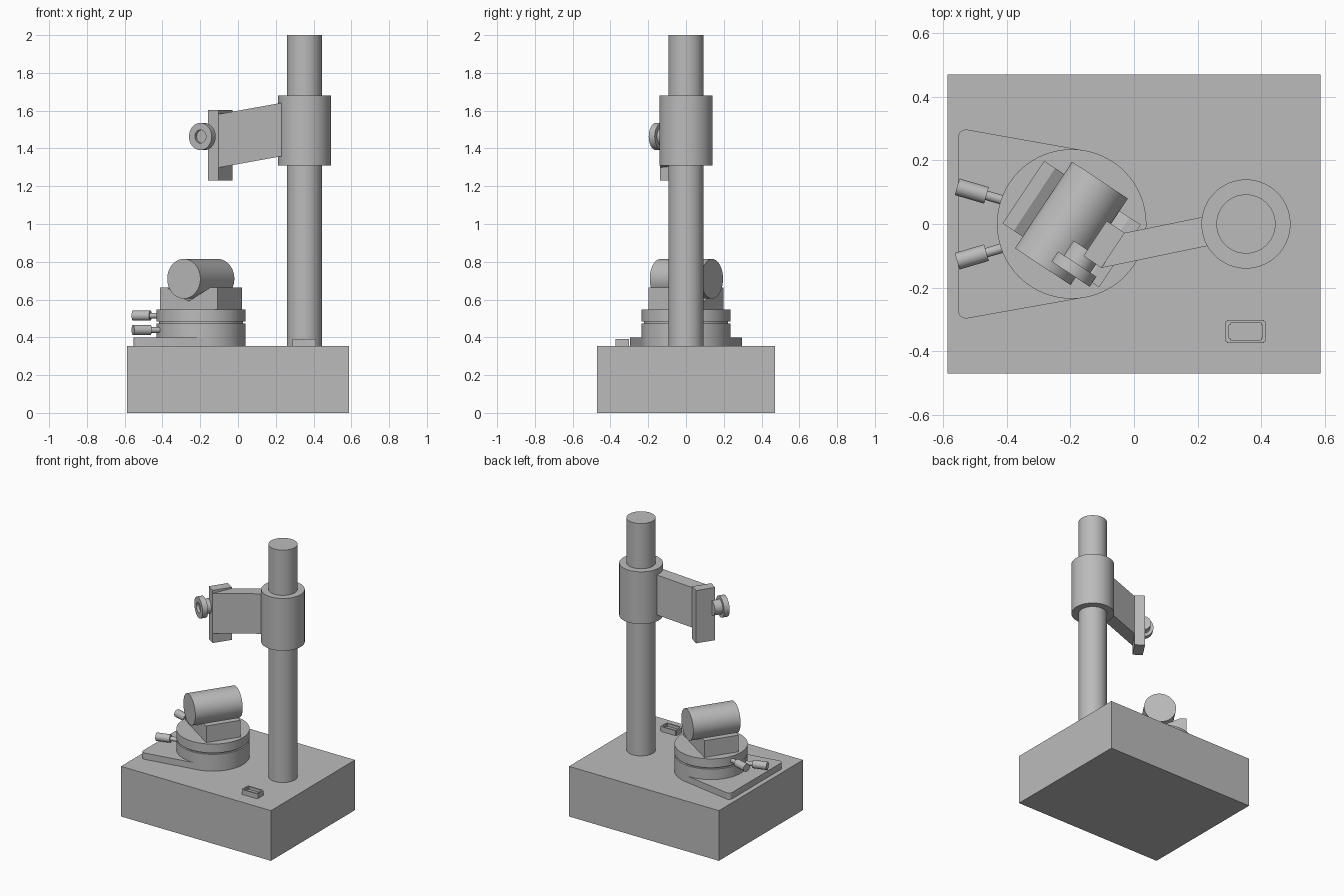
import bpy, bmesh, math
from mathutils import Vector, Matrix

cube = bpy.data.objects.get("Cube")
if cube:
    bpy.data.objects.remove(cube, do_unlink=True)

grey = bpy.data.materials.new("plain grey")
grey.use_nodes = True
COLOUR = (0.5, 0.5, 0.5, 1)
grey.diffuse_color = COLOUR
grey.node_tree.nodes["Principled BSDF"].inputs["Base Color"].default_value = COLOUR


def finish(name, bm, smooth=False):
    """Turn a bmesh into a named, coloured object."""
    bmesh.ops.recalc_face_normals(bm, faces=bm.faces)
    mesh = bpy.data.meshes.new(name)
    bm.to_mesh(mesh)
    bm.free()
    mesh.materials.append(grey)
    obj = bpy.data.objects.new(name, mesh)
    bpy.context.collection.objects.link(obj)
    if smooth:
        bpy.ops.object.select_all(action="DESELECT")
        obj.select_set(True)
        bpy.context.view_layer.objects.active = obj
        bpy.ops.object.shade_smooth_by_angle(angle=math.radians(30))
    return obj


def prism_mesh(outline, low, high, matrix=Matrix()):
    """Extrude a flat outline between two heights."""
    bm = bmesh.new()
    face = bm.faces.new([bm.verts.new((x, y, low)) for x, y in outline])
    top = bmesh.ops.extrude_face_region(bm, geom=[face])["geom"]
    bmesh.ops.translate(bm, vec=(0, 0, high - low),
                        verts=[v for v in top if isinstance(v, bmesh.types.BMVert)])
    bmesh.ops.transform(bm, matrix=matrix, verts=bm.verts)
    return bm


def rect(x0, x1, y0, y1):
    return [(x0, y0), (x1, y0), (x1, y1), (x0, y1)]


def turned(name, origin, direction, profile, sides=64):
    """Revolve (radius, distance) pairs around an axis, capping both ends."""
    bm = bmesh.new()
    turn = Vector(direction).to_track_quat("Z", "Y").to_matrix().to_4x4()
    matrix = Matrix.Translation(origin) @ turn
    rings = []
    for r, h in profile:
        angles = [math.tau * i / sides for i in range(sides)]
        rings.append([bm.verts.new(matrix @ Vector((r * math.cos(a), r * math.sin(a), h)))
                      for a in angles])
    for a, b in zip(rings, rings[1:]):
        for i in range(sides):
            j = (i + 1) % sides
            bm.faces.new((a[i], a[j], b[j], b[i]))
    bm.faces.new(rings[0])
    bm.faces.new(rings[-1])
    return finish(name, bm, True)


UP = (0, 0, 1)
BASE_TOP = 0.355
YAW = math.radians(56.5)
AXIS = Vector((math.cos(YAW), math.sin(YAW), 0))
ACROSS = Vector((AXIS.y, -AXIS.x, 0))

# Base box
finish("base", prism_mesh(rect(-0.587, 0.587, -0.47, 0.47), 0, BASE_TOP))

# Upright column with its clamping sleeve
POST = (0.352, 0, 0)
turned("column", POST, UP, [(0.093, BASE_TOP), (0.093, 2)])
turned("sleeve", POST, UP, [(0.093, 1.31), (0.14, 1.31), (0.14, 1.68), (0.093, 1.68)])

# Sloping arm, sheared so it drops away from the column
arm = prism_mesh([(-0.03, -0.028), (-0.102, -0.138), (0.25, -0.065), (0.235, 0.026)], 1.317, 1.6)
for v in arm.verts:
    v.co.z += 0.18 * v.co.x
finish("arm", arm)

# Upright mounting plate at the end of the arm
head = Matrix.Translation((-0.094, -0.064, 0)) @ Matrix.Rotation(YAW, 4, "Z")
finish("mounting_plate", prism_mesh(rect(-0.066, 0.066, -0.034, 0.034), 1.23, 1.603, head))

# Focus knob with a recessed front
turned("focus_knob", (-0.148, -0.08, 1.463), -AXIS,
       [(0.05, 0), (0.05, 0.055), (0.072, 0.055), (0.072, 0.093), (0.035, 0.093), (0.035, 0.075)])

# Tapered foot plate with rounded outer corners
corner = 0.025
foot = [(-0.155, 0.231)]
for i in range(7):
    a = math.radians(80 + 100 * i / 6)
    foot.append((-0.528 + corner * math.cos(a), 0.272 + corner * math.sin(a)))
foot += [(x, -y) for x, y in reversed(foot)]
finish("foot_plate", prism_mesh(foot, BASE_TOP, 0.4), True)

# Turntable: two discs with a narrow groove between
TABLE = (-0.196, 0, 0)
turned("turntable", TABLE, UP,
       [(0.235, BASE_TOP), (0.235, 0.474), (0.222, 0.474),
        (0.222, 0.484), (0.235, 0.484), (0.235, 0.547)])

# Adjusting screws, one on each disc
for name, side, height in (("upper_screw", 1, 0.515), ("lower_screw", -1, 0.439)):
    inward = Vector((0.96, -0.28 * side, 0))
    turned(name, (-0.556, 0.117 * side, height), inward,
           [(0.027, 0), (0.027, 0.096), (0.015, 0.096), (0.015, 0.19)], 32)

# Grooved block: profile across the axis, extruded along it
block = [(-0.182, 0.547), (0.182, 0.547), (0.182, 0.665), (0.14, 0.665),
         (0, 0.591), (-0.14, 0.665), (-0.182, 0.665)]
frame = Matrix((ACROSS, UP, AXIS)).transposed().to_4x4()
frame.translation = TABLE
finish("grooved_block", prism_mesh(block, -0.118, 0.118, frame))

# Cylinder lying in the groove
turned("specimen_cylinder", Vector((-0.197, 0.002, 0.71)) - AXIS * 0.163, AXIS,
       [(0.105, 0), (0.105, 0.326)])

# Switch with a sunken centre
switch = prism_mesh(rect(0.288, 0.414, -0.374, -0.302), BASE_TOP, 0.39)
switch.normal_update()
uprights = [e for e in switch.edges if abs(e.verts[0].co.z - e.verts[1].co.z) > 0.01]
bmesh.ops.bevel(switch, geom=uprights, offset=0.005, segments=2, affect="EDGES")
bmesh.ops.recalc_face_normals(switch, faces=switch.faces)
top = max(switch.faces, key=lambda f: f.calc_center_median().z)
bmesh.ops.inset_region(switch, faces=[top], thickness=0.014)
bmesh.ops.translate(switch, vec=(0, 0, 0), verts=top.verts)
well = bmesh.ops.extrude_face_region(switch, geom=[top])["geom"]
bmesh.ops.translate(switch, vec=(0, 0, -0.02),
                    verts=[v for v in well if isinstance(v, bmesh.types.BMVert)])
if top.is_valid:
    bmesh.ops.delete(switch, geom=[top], context="FACES_ONLY")
finish("switch", switch)
